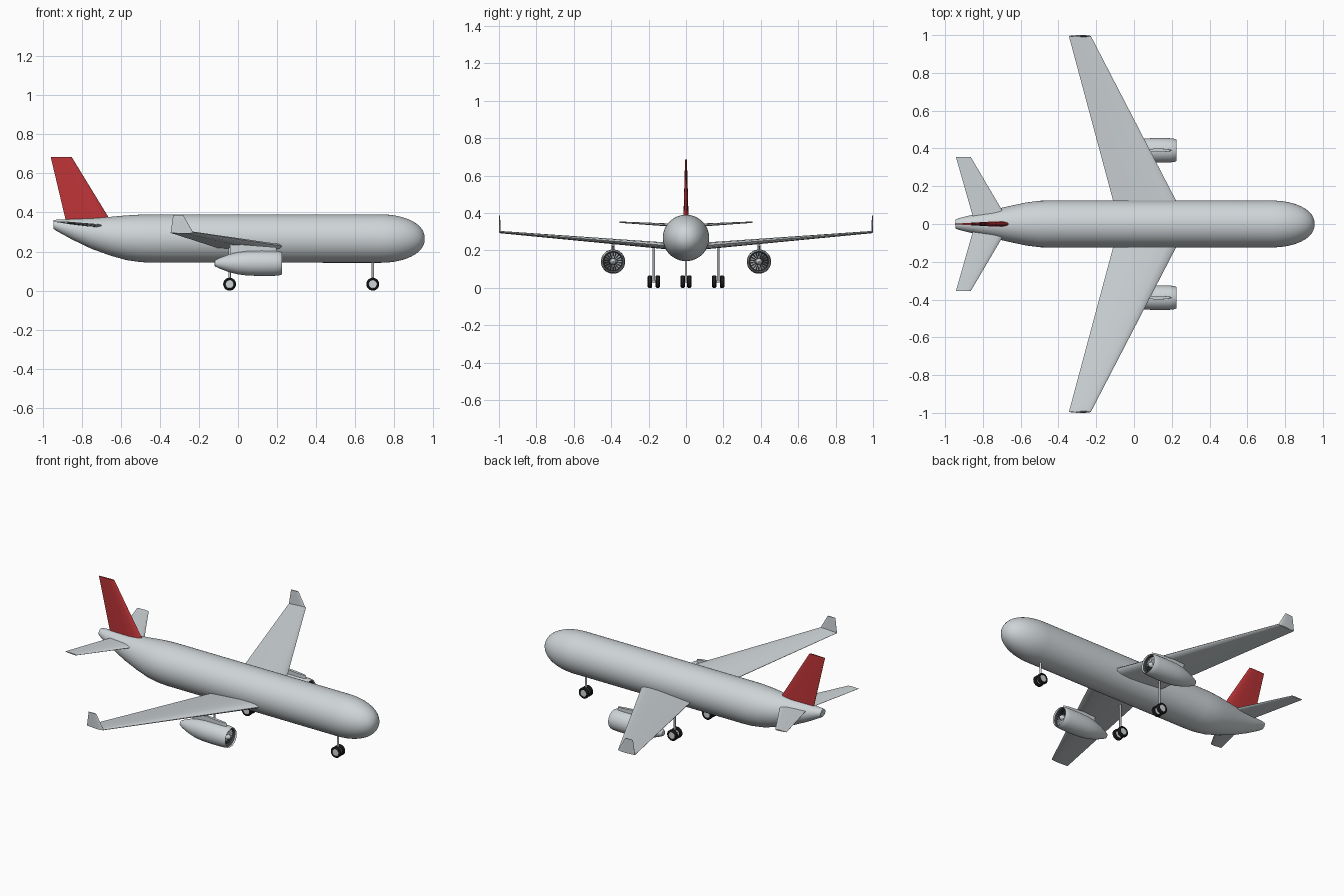
import bpy, bmesh, math
from mathutils import Vector

cube = bpy.data.objects.get("Cube")
if cube:
    bpy.data.objects.remove(cube)


def material(name, rgb):
    m = bpy.data.materials.new(name)
    m.use_nodes = True
    m.diffuse_color = (*rgb, 1)
    m.node_tree.nodes["Principled BSDF"].inputs["Base Color"].default_value = (*rgb, 1)
    return m


grey = material("light grey paint", (0.62, 0.66, 0.68))
red = material("red paint", (0.52, 0.035, 0.04))
black = material("black rubber", (0.015, 0.015, 0.015))
dark = material("dark intake", (0.05, 0.052, 0.055))
metal = material("fan metal", (0.38, 0.4, 0.42))


def finish(name, bm, mats, mirror=False, angle=35):
    bmesh.ops.recalc_face_normals(bm, faces=bm.faces)
    mesh = bpy.data.meshes.new(name)
    bm.to_mesh(mesh)
    bm.free()
    ob = bpy.data.objects.new(name, mesh)
    bpy.context.collection.objects.link(ob)
    for m in mats:
        mesh.materials.append(m)
    bpy.ops.object.select_all(action='DESELECT')
    ob.select_set(True)
    bpy.context.view_layer.objects.active = ob
    bpy.ops.object.shade_smooth_by_angle(angle=math.radians(angle))
    if mirror:
        mod = ob.modifiers.new("Mirror", 'MIRROR')
        mod.use_axis = (False, True, False)
    return ob


def loft(bm, rings):
    """Skin a list of equal-length point rings and cap both ends."""
    loops = [[bm.verts.new(p) for p in ring] for ring in rings]
    n = len(loops[0])
    for a, b in zip(loops, loops[1:]):
        for i in range(n):
            j = (i + 1) % n
            bm.faces.new((a[i], a[j], b[j], b[i]))
    bm.faces.new(loops[0])
    bm.faces.new(loops[-1])


def circle(centre, axis, ry, rz=None, n=32):
    """Ellipse around an axis: x, y or z."""
    rz = ry if rz is None else rz
    out = []
    for i in range(n):
        t = math.tau * i / n
        u, v = ry * math.cos(t), rz * math.sin(t)
        offset = {'x': (0, u, v), 'y': (u, 0, v), 'z': (u, v, 0)}[axis]
        out.append(Vector(centre) + Vector(offset))
    return out


FOIL = [(0, 0), (.04, .3), (.15, .46), (.35, .5), (.7, .28), (1, .05),
        (1, -.05), (.7, -.28), (.35, -.5), (.15, -.46), (.04, -.3)]


def foil(lead, trail, thick, up):
    lead, trail = Vector(lead), Vector(trail)
    return [lead.lerp(trail, f) + Vector(up) * (h * thick) for f, h in FOIL]


def surface(name, mat, sections, up, mirror=False):
    bm = bmesh.new()
    loft(bm, [foil(a, b, t, up) for a, b, t in sections])
    return finish(name, bm, [mat], mirror)


# Fuselage: swept-up tail, straight barrel, elliptical nose
bm = bmesh.new()
tail = [(-.945, .024, .317, .361), (-.93, .03, .306, .363), (-.85, .05, .262, .366),
        (-.75, .074, .214, .371), (-.65, .097, .178, .378), (-.57, .114, .156, .385),
        (-.5, .123, .146, .389), (-.44, .124, .143, .39)]
rings = [circle((x, 0, (lo + hi) / 2), 'x', w, (hi - lo) / 2, 48) for x, w, lo, hi in tail]
NOSE = 0.73
for i in range(15):
    a = math.radians(88.5) * i / 14
    r = 0.124 * math.cos(a) ** 0.9
    rings.append(circle((NOSE + 0.226 * math.sin(a), 0, 0.2665), 'x', r, r, 48))
loft(bm, rings)
finish("fuselage", bm, [grey])

# Main wings and upright winglets
surface("wing", grey, [((.287, .0, .218), (-.078, .0, .21), .044),
                       ((.222, .125, .228), (-.111, .125, .222), .036),
                       ((-.229, .996, .299), (-.345, .996, .296), .012)],
        (0, 0, 1), True)
surface("winglet", grey, [((-.229, .995, .296), (-.345, .995, .296), .009),
                          ((-.28, .997, .386), (-.332, .997, .386), .006)],
        (0, 1, 0), True)

# Tailplane and fin
surface("tailplane", grey, [((-.655, .0, .328), (-.842, .0, .338), .018),
                            ((-.865, .356, .35), (-.943, .356, .353), .007)],
        (0, 0, 1), True)
surface("fin", red, [((-.635, 0, .33), (-.872, 0, .33), .03),
                     ((-.662, 0, .374), (-.882, 0, .36), .028),
                     ((-.852, 0, .685), (-.959, 0, .685), .01)], (0, 1, 0))

# Engine nacelles: closed rear cone, hollow intake at the front
EY, EZ = 0.39, 0.14
bm = bmesh.new()
nacelle = [(-.121, .008), (-.118, .016), (-.095, .027), (-.05, .044), (0, .057), (.05, .063),
           (.12, .065), (.19, .064), (.215, .061), (.225, .056), (.218, .052), (.185, .051)]
loft(bm, [circle((x, EY, EZ), 'x', r) for x, r in nacelle])
for f in bm.faces:
    c = f.calc_center_median()
    if c.x > 0.18 and math.hypot(c.y - EY, c.z - EZ) < 0.052:
        f.material_index = 1
finish("engine_nacelle", bm, [grey, dark], True)

# Fan blades and spinner
bm = bmesh.new()
BLADES = 18
for i in range(BLADES):
    t = math.tau * i / BLADES
    quad = []
    for r, side in ((.01, -1), (.049, -1), (.049, 1), (.01, 1)):
        a = t + side * math.pi / BLADES * 0.8
        quad.append(bm.verts.new((.2 + side * .004, EY + r * math.cos(a), EZ + r * math.sin(a))))
    bm.faces.new(quad)
finish("fan_blades", bm, [metal], True)
bm = bmesh.new()
loft(bm, [circle((x, EY, EZ), 'x', r, n=20)
          for x, r in ((.186, .017), (.205, .016), (.216, .01), (.222, .002))])
finish("fan_spinner", bm, [grey], True)

# Engine pylons
surface("engine_pylon", grey, [((.2, EY, .195), (-.04, EY, .18), .018),
                               ((.195, EY, .222), (-.04, EY, .24), .018)],
        (0, 1, 0), True)


# Landing gear: strut, axle and a pair of wheels
def landing_gear(name, x, y, top, gap, mirror):
    R, W = 0.033, 0.012
    bm = bmesh.new()
    loft(bm, [circle((x, y, z), 'z', .006, n=16) for z in (R, top)])
    loft(bm, [circle((x, y + s * gap, R), 'y', .006, n=12) for s in (-1, 1)])
    finish(name + "_strut", bm, [grey], mirror)
    profile = [(-.75, .005), (-.75, .021), (-1, .023), (-1, .028), (-.6, R),
               (.6, R), (1, .028), (1, .023), (.75, .021), (.75, .005)]
    bm = bmesh.new()
    for s in (-1, 1):
        loft(bm, [circle((x, y + s * gap + f * W, R), 'y', r, n=24) for f, r in profile])
    for f in bm.faces:
        if all(math.hypot(v.co.x - x, v.co.z - R) < 0.0215 for v in f.verts):
            f.material_index = 1
    finish(name + "_wheels", bm, [black, grey], mirror)


landing_gear("nose_gear", 0.69, 0, 0.17, 0.017, False)
landing_gear("main_gear", -0.043, 0.172, 0.23, 0.021, True)
